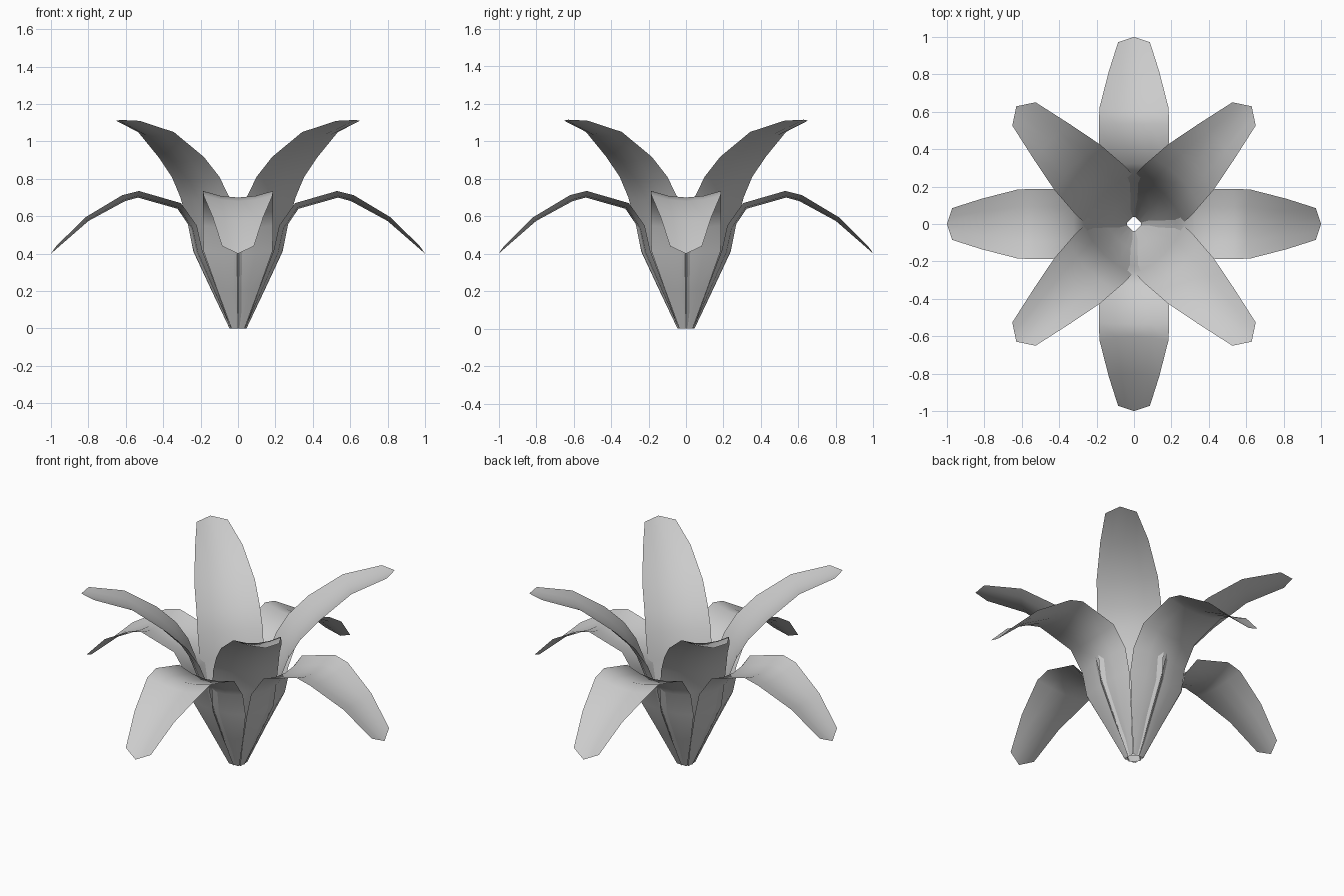
import bpy, bmesh
from math import pi, cos, sin
from mathutils import Vector

if "Cube" in bpy.data.objects:
    bpy.data.objects.remove(bpy.data.objects["Cube"])

# rim rows of a petal: distance from axis, height, half width
OUTER = [(.038, 0, .035), (.112, .21, .112), (.19, .415, .185), (.22, .55, .187),
         (.305, .67, .187), (.53, .735, .187), (.62, .712, .185),
         (.815, .595, .135), (.972, .44, .085)]
INNER = [(.032, 0, .032), (.10, .21, .105), (.165, .41, .172), (.195, .55, .182),
         (.25, .70, .185), (.32, .81, .18), (.43, .917, .172),
         (.62, 1.05, .135), (.832, 1.11, .088)]
COLS = (-1, -.5, 0, .5, 1)
CUP = .035


def petal(name, rows, tip, angle):
    bm = bmesh.new()
    grid = []
    for i, (r, z, w) in enumerate(rows):
        a, b = rows[max(i - 1, 0)], rows[min(i + 1, len(rows) - 1)]
        t = Vector((b[0] - a[0], b[1] - a[1])).normalized()
        depth = CUP * w / .185 if i else 0
        line = []
        for c in COLS:
            d = depth * (1 - c * c)          # midrib sinks outward
            p, h = r + t.y * d, z - t.x * d
            if i == len(rows) - 1:           # rounded tip
                f = 1 - abs(c)
                p, h = r + (tip[0] - r) * f, z + (tip[1] - z) * f
            x, y = p, c * w
            line.append(bm.verts.new((x * cos(angle) - y * sin(angle),
                                      x * sin(angle) + y * cos(angle), h)))
        grid.append(line)
    for lo, hi in zip(grid, grid[1:]):
        for k in range(len(COLS) - 1):
            f = bm.faces.new((lo[k], hi[k], hi[k + 1], lo[k + 1]))
            f.smooth = True
    me = bpy.data.meshes.new(name)
    bm.to_mesh(me)
    bm.free()
    bpy.context.collection.objects.link(bpy.data.objects.new(name, me))


# four drooping outer petals, four upright inner petals
for n in range(4):
    petal(f"outer_petal_{n + 1}", OUTER, (1.0, .40), n * pi / 2)
    petal(f"inner_petal_{n + 1}", INNER, (.89, 1.115), n * pi / 2 + pi / 4)
